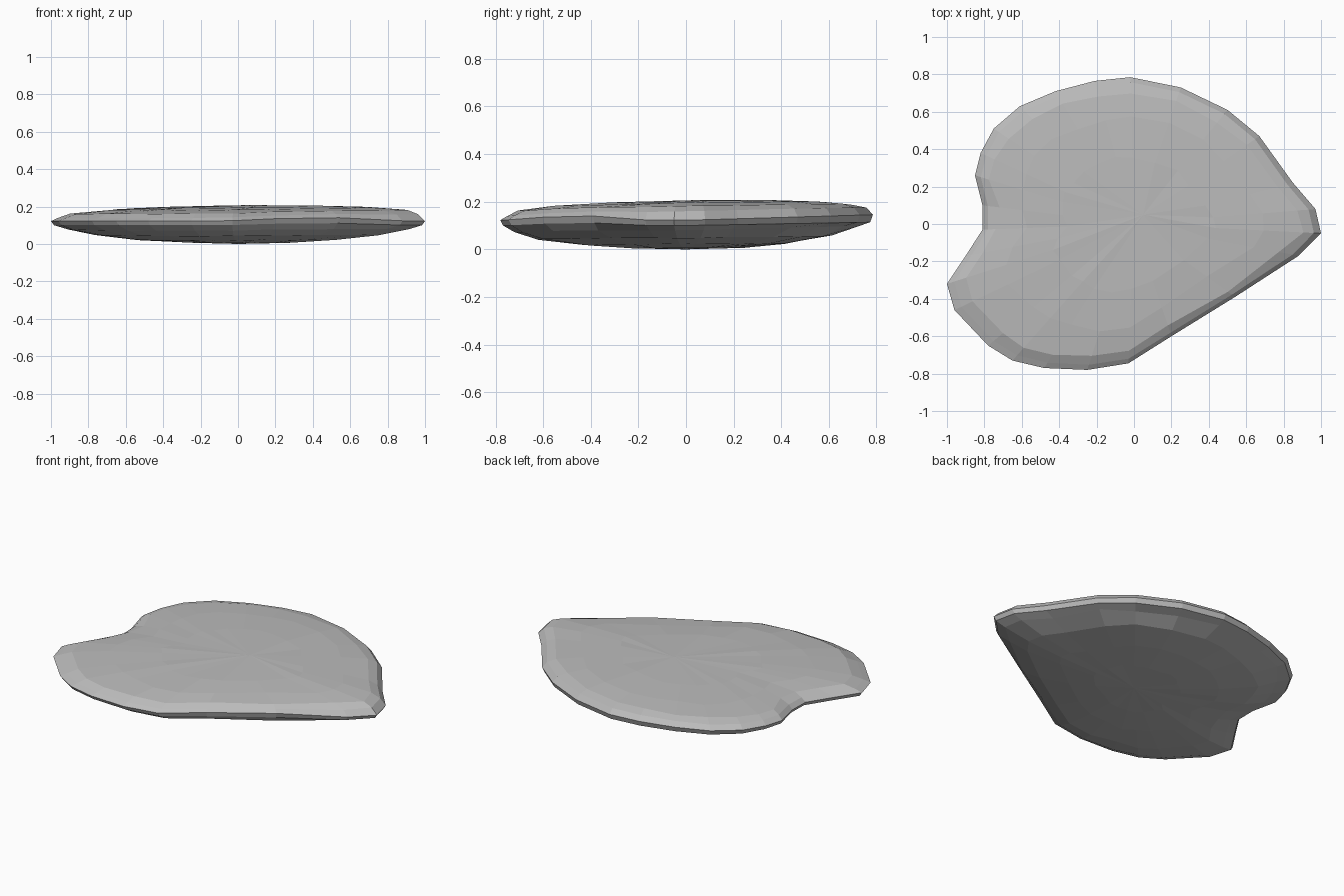
import bpy, bmesh, math, random

cube = bpy.data.objects.get("Cube")
if cube:
    bpy.data.objects.remove(cube, do_unlink=True)

random.seed(4)

# Stone colour
mat = bpy.data.materials.new("stone_grey")
mat.use_nodes = True
grey = (0.5, 0.5, 0.5, 1)
mat.diffuse_color = grey
mat.node_tree.nodes["Principled BSDF"].inputs["Base Color"].default_value = grey

# Rim outline, counter-clockwise from the left tip
outline = [(1, -.05), (.97, .08), (.85, .22), (.67, .47), (.5, .61), (.25, .73),
           (-.02, .785), (-.21, .765), (-.42, .71), (-.61, .63), (-.75, .51),
           (-.82, .38), (-.85, .26), (-.81, .1), (-.81, -.03), (-.9, -.17),
           (-1, -.32), (-.96, -.46), (-.78, -.65), (-.65, -.73), (-.48, -.77),
           (-.25, -.78), (-.03, -.745), (.2, -.6), (.54, -.39), (.88, -.17)]

# Rings from belly to crown: (scale, height, share of rim height kept)
rings = [(.3, .007, 0), (.55, .022, 0), (.78, .048, .1), (.92, .08, .3),
         (.985, .1, .6), (1, .122, 1), (.965, .152, .5), (.9, .174, .2),
         (.72, .19, 0), (.45, .2, 0)]


def rim_offset(x, y):
    """Gentle rise and fall of the rim: higher at the back and front left."""
    back = .03 * max(0, y)
    front_left = .022 * math.exp(-((x - .4) ** 2 + (y + .45) ** 2) / .12)
    return back + front_left


bm = bmesh.new()
loops = []
for scale, height, keep in rings:
    loop = []
    for x, y in outline:
        # Inner rings relax towards a rounder shape
        r, a = math.hypot(x, y), math.atan2(y, x)
        r = scale * (r + (.82 - r) * .5 * (1 - scale))
        z = height + keep * rim_offset(x, y)
        if height > .13:
            z += .015 * y * scale + .008 * x * scale
        elif height < .09:
            z += .014 * y * scale * scale
        wobble = 0 if scale > .95 else .004
        z += random.uniform(-wobble, wobble) * .6
        r += random.uniform(-wobble, wobble) * 4
        loop.append(bm.verts.new((r * math.cos(a), r * math.sin(a), max(z, .003))))
    loops.append(loop)

# Skin the rings, then close belly and crown
n = len(outline)
for low, high in zip(loops, loops[1:]):
    for i in range(n):
        j = (i + 1) % n
        bm.faces.new((low[i], low[j], high[j], high[i]))
belly = bm.verts.new((0, 0, 0))
crown = bm.verts.new((.05, .05, .207))
for i in range(n):
    j = (i + 1) % n
    bm.faces.new((belly, loops[0][j], loops[0][i]))
    bm.faces.new((crown, loops[-1][i], loops[-1][j]))
bmesh.ops.recalc_face_normals(bm, faces=bm.faces)

mesh = bpy.data.meshes.new("flat_stone")
bm.to_mesh(mesh)
bm.free()
mesh.materials.append(mat)
stone = bpy.data.objects.new("flat_stone", mesh)
bpy.context.collection.objects.link(stone)
